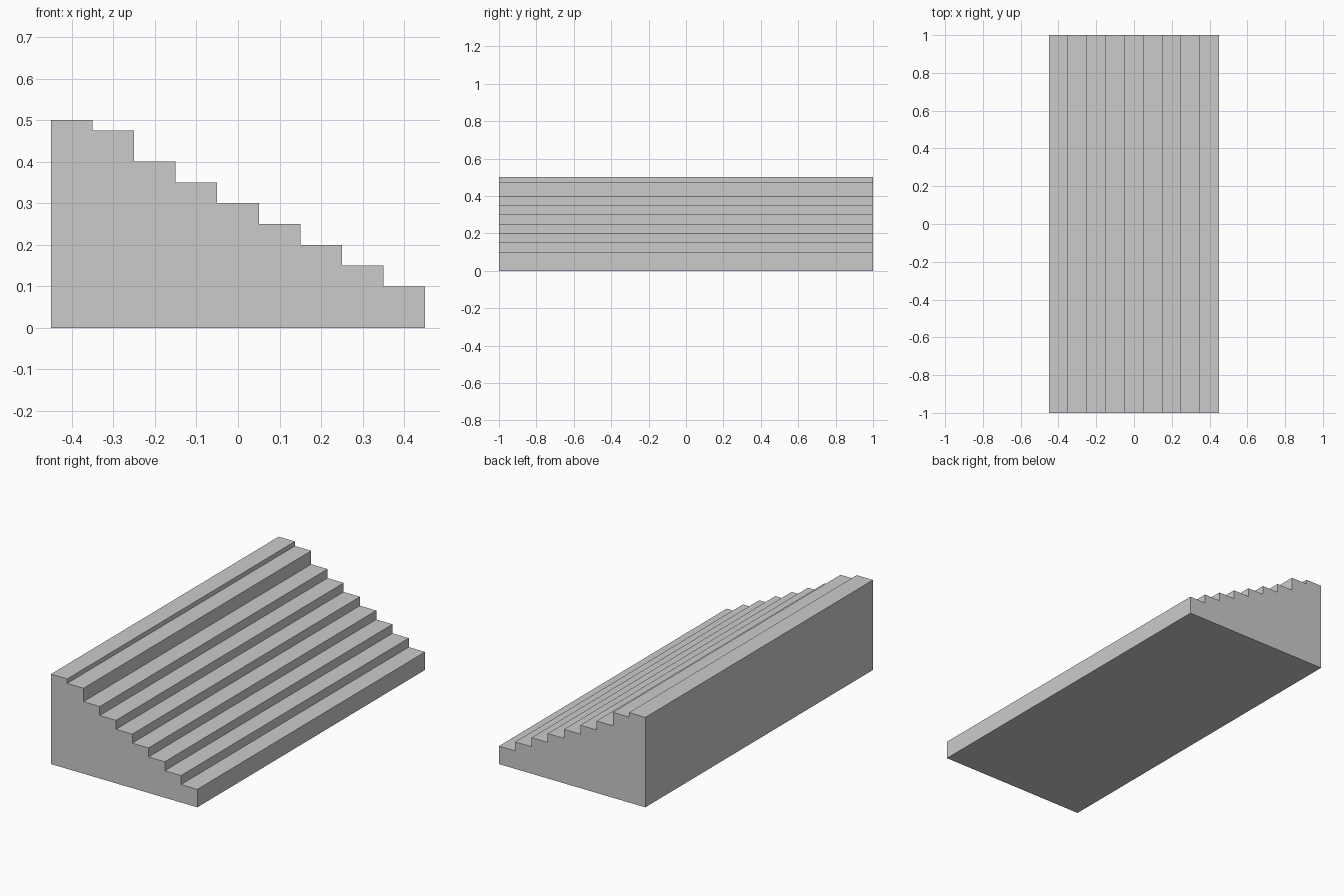
import bpy
import bmesh

if "Cube" in bpy.data.objects:
    bpy.data.objects.remove(bpy.data.objects["Cube"])

WIDTH, DEPTH, TREAD = 0.9, 2.0, 0.1
# Tread heights from the tall side (-x) to the low side (+x)
heights = [0.5, 0.475, 0.4, 0.35, 0.3, 0.25, 0.2, 0.15, 0.1]

# Stepped side profile in the xz plane
profile = [(-WIDTH / 2, 0.0)]
for i, h in enumerate(heights):
    x = -WIDTH / 2 + i * TREAD
    profile += [(x, h), (x + TREAD, h)]
profile.append((WIDTH / 2, 0.0))

# Extrude the profile from front to back into one solid staircase
bm = bmesh.new()
front = bm.faces.new([bm.verts.new((x, -DEPTH / 2, z)) for x, z in profile])
result = bmesh.ops.extrude_face_region(bm, geom=[front], use_keep_orig=True)
back_verts = [g for g in result["geom"] if isinstance(g, bmesh.types.BMVert)]
bmesh.ops.translate(bm, verts=back_verts, vec=(0, DEPTH, 0))
bmesh.ops.recalc_face_normals(bm, faces=bm.faces)

mesh = bpy.data.meshes.new("stairs")
bm.to_mesh(mesh)
bm.free()
bpy.context.collection.objects.link(bpy.data.objects.new("stairs", mesh))
